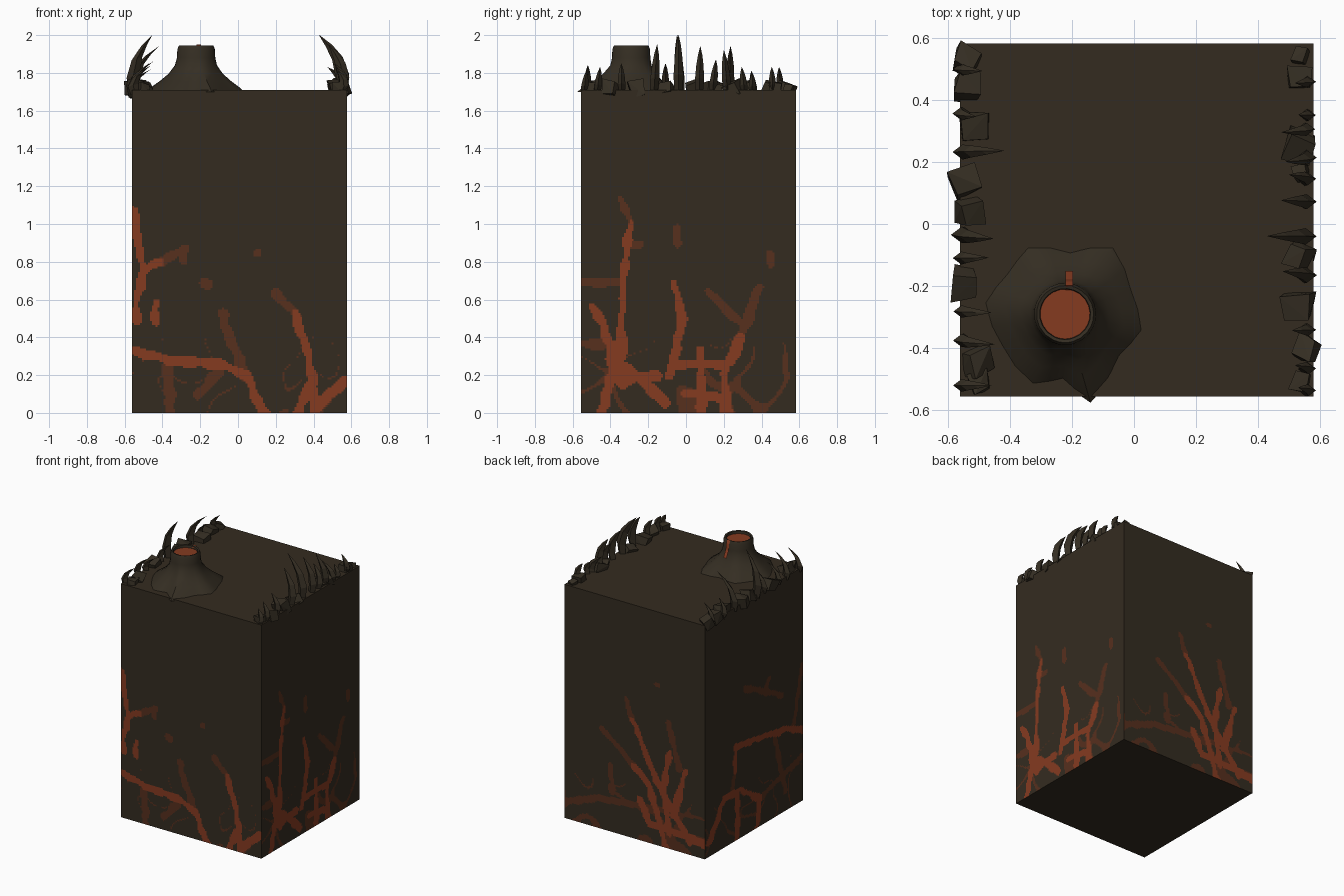
import bpy, bmesh, math, random
from mathutils import Vector, Euler, noise

if "Cube" in bpy.data.objects:
    bpy.data.objects.remove(bpy.data.objects["Cube"])

random.seed(7)
X0, X1, Y0, Y1, TOP = -0.56, 0.578, -0.556, 0.582, 1.71


def material(name, rgb):
    m = bpy.data.materials.new(name)
    m.diffuse_color = (*rgb, 1)
    m.use_nodes = True
    m.node_tree.nodes["Principled BSDF"].inputs["Base Color"].default_value = m.diffuse_color
    return m


EARTH = material("dark earth", (0.034, 0.0245, 0.0145))
LAVA = material("bright lava", (0.235, 0.043, 0.0145))
EMBER = material("dim lava", (0.095, 0.029, 0.0125))
ROCK = material("dark rock", (0.035, 0.027, 0.0165))


def finish(bm, name, mats, smooth=False):
    bmesh.ops.recalc_face_normals(bm, faces=bm.faces)
    me = bpy.data.meshes.new(name)
    bm.to_mesh(me)
    bm.free()
    for m in mats:
        me.materials.append(m)
    ob = bpy.data.objects.new(name, me)
    bpy.context.collection.objects.link(ob)
    if smooth:
        bpy.context.view_layer.objects.active = ob
        ob.select_set(True)
        bpy.ops.object.shade_smooth_by_angle(angle=math.radians(40))
        ob.select_set(False)
    return ob


# Main lava veins of each side: (distance from its left edge, height)
front_bright = [
    [(0, 1.08), (.05, .78), (.02, .5)], [(.03, .84), (.06, .75), (.14, .8)],
    [(0, .33), (.19, .28), (.47, .26), (.6, .2), (.7, 0)],
    [(.86, .53), (.94, .3), (.97, 0)], [(.95, .17), (.88, 0)], [(1.13, .17), (.97, .04)],
    [(.12, .58), (.12, .48)],
]
front_dim = [
    [(.14, .8), (.28, .87), (.28, .81)], [(.48, .53), (.51, .42), (.6, .2)],
    [(.19, .28), (.2, 0)], [(.48, .24), (.35, .09)], [(.76, .64), (.88, .5)],
    [(.66, .845), (.665, .85)], [(.38, .695), (.4, .685)],
]
right_bright = [
    [(.26, 1), (.22, .7), (.21, .15)], [(.06, .56), (.16, .37), (.18, .2), (.1, 0)],
    [(.5, .68), (.54, .5), (.47, .2)], [(.84, .4), (.76, .2), (.77, 0)],
    [(.15, .18), (.4, .2)], [(.23, .25), (.45, .06)], [(.48, .25), (.8, .26)],
    [(.55, .1), (.75, .08)], [(.63, .33), (.64, 0)],
]
right_dim = [
    [(.21, 1.13), (.26, 1.0)], [(.25, .89), (.31, .89)], [(0, .69), (.22, .69)], [(0, .36), (.15, .37)],
    [(.67, .64), (.86, .46)], [(.94, .66), (.82, .35)], [(.51, .98), (.51, .9)], [(1, .84), (1, .78)],
]
back_bright = [
    [(.55, .86), (.77, .44), (1.01, .1)], [(.85, .7), (.8, .4), (.85, .1)],
    [(.57, .53), (.69, .42), (.82, 0)], [(.61, .3), (.7, .14), (1.13, .12)], [(.98, .6), (.88, .25)],
]
back_dim = [
    [(.49, 1), (.55, .88)], [(.84, .92), (.93, .6)], [(.31, .73), (.57, .53)],
    [(.37, .48), (.39, .3)], [(0, .12), (.29, .22), (.9, .28)], [(.75, 1.17), (.76, 1.17)],
]
left_bright = [
    [(.35, .51), (.35, .69), (.93, .6), (1.13, .52)], [(.05, .1), (.23, .36), (.41, .35), (.64, .2)],
    [(.38, .35), (.38, 0)], [(.64, .2), (.6, 0)],
]
left_dim = [
    [(.46, 1.08), (.69, .97), (.75, 1.04)], [(.69, .97), (.89, .86)], [(.31, .35), (.35, .51)],
    [(.81, .58), (.93, .15)], [(1.13, 1), (1.02, .57)], [(.64, .2), (1.13, .33)],
]


def segments(paths):
    return [(a, b) for p in paths for a, b in zip(p, p[1:])]


def distance(u, z, segs):
    best = 9
    for (ax, az), (bx, bz) in segs:
        dx, dz = bx - ax, bz - az
        t = max(0, min(1, ((u - ax) * dx + (z - az) * dz) / (dx * dx + dz * dz)))
        best = min(best, math.hypot(u - ax - t * dx, z - az - t * dz))
    return best


def lava_index(u, z, bright, dim, web_width, seed):
    """0 earth, 1 bright lava, 2 dim lava"""
    n = noise.noise(Vector((u * 11, z * 11, seed)))
    wu, wz = u + .016 * noise.noise(Vector((u * 14, z * 14, seed + 5))), z + .012 * n
    width = (.027 - .007 * z) * (1 + .55 * n)
    if distance(wu, wz, bright) < width:
        return 1
    web = abs(noise.noise(Vector((u * 5, z * 5, seed + 13))))
    return 2 if distance(wu, wz, dim) < width or web < web_width * (1 - z / .4) else 0


# Block: sides gridded up to LIM so veins can be coloured face by face
bm = bmesh.new()
N, M, LIM = 110, 116, 1.2
W = X1 - X0
sides = [(front_bright, front_dim, .03, lambda u: (X0 + u, Y0)),
         (right_bright, right_dim, .1, lambda u: (X1, Y0 + u)),
         (back_bright, back_dim, .1, lambda u: (X1 - u, Y1)),
         (left_bright, left_dim, .06, lambda u: (X0, Y1 - u))]
for s, (bright, dim, web, place) in enumerate(sides):
    bright, dim = segments(bright), segments(dim)
    grid = [[bm.verts.new((*place(W * i / N), LIM * j / M)) for i in range(N + 1)]
            for j in range(M + 1)]
    for j in range(M):
        for i in range(N):
            f = bm.faces.new((grid[j][i], grid[j][i + 1], grid[j + 1][i + 1], grid[j + 1][i]))
            f.material_index = lava_index(W * (i + .5) / N, LIM * (j + .5) / M, bright, dim, web, s * 31.7)
    bm.faces.new(grid[M] + [bm.verts.new((*place(W), TOP)), bm.verts.new((*place(0), TOP))])
bmesh.ops.remove_doubles(bm, verts=bm.verts, dist=.001)
filled = bmesh.ops.holes_fill(bm, edges=[e for e in bm.edges if e.is_boundary], sides=0)
for f in filled["faces"]:
    f.material_index = 0
finish(bm, "earth_block", [EARTH, LAVA, EMBER])

# Volcano: flared profile whose foot follows a jagged outline (angle, radius)
C = Vector((-.222, -.29, 0))
foot = [(-12, .262), (20, .235), (54, .275), (85, .205), (119, .255), (145, .235), (172, .27),
        (207, .235), (245, .257), (268, .215), (286, .297), (322, .228), (348, .262)]
profile = [(0, 1.70), (.1, 1.722), (.3, 1.755), (.55, 1.795), (.8, 1.84), (.93, 1.88), (1, 1.925)]
outline = []
for (a0, r0), (a1, r1) in zip(foot, foot[1:]):
    outline += [(a0, r0), ((a0 + a1) / 2, (r0 + r1) / 2 - .004)]

bm = bmesh.new()
rings = []
for q, neck, z in ([((1 - t) ** 1.6, .1, z) for t, z in profile]
                   + [(0, .092, 1.945), (0, .082, 1.942), (0, .08, 1.925)]):
    rings.append([bm.verts.new(C + Vector(((neck + (r - .1) * q) * math.cos(math.radians(a)),
                                           (neck + (r - .1) * q) * math.sin(math.radians(a)), z)))
                  for a, r in outline])
S = len(outline)
for r0, r1 in zip(rings, rings[1:]):
    for k in range(S):
        bm.faces.new((r0[k], r0[(k + 1) % S], r1[(k + 1) % S], r1[k]))
bm.faces.new(rings[-1]).material_index = 1
finish(bm, "volcano", [ROCK, LAVA], smooth=True)

# Lava drip over the rear rim
bm = bmesh.new()
path = [(.078, 1.932), (.092, 1.949), (.105, 1.925), (.113, 1.88), (.138, 1.832)]
rows = [[bm.verts.new(C + Vector((.013 + w, y, z))) for w in (-.012, .012)] for y, z in path]
for a, b in zip(rows, rows[1:]):
    bm.faces.new((a[0], a[1], b[1], b[0]))
finish(bm, "lava_drip", [LAVA])


# Curved blade-like spikes along both top edges: (y, tip x, tip z)
def spike(bm, side, y, tip_x, tip_z):
    h = tip_z - 1.69
    size = .6 + 1.4 * h
    base_x = side * .545
    lean = random.uniform(-.02, .02)
    prev = None
    for t, w in ((0, .027), (.3, .034), (.6, .027), (.82, .016), (1, .001)):
        c = Vector((base_x + (side * tip_x - base_x) * t ** 2.2 + side * .02 * math.sin(math.pi * t),
                    y + lean * t, 1.69 + h * t))
        w *= size
        cur = [bm.verts.new(c + Vector(o)) for o in
               ((w, 0, w * .3), (0, w * .75, 0), (-w, 0, -w * .3), (0, -w * .75, 0))]
        if prev:
            for k in range(4):
                bm.faces.new((prev[k], prev[(k + 1) % 4], cur[(k + 1) % 4], cur[k]))
        else:
            bm.faces.new(cur)
        prev = cur
    bm.faces.new(prev)


# Chunky rocks: convex hulls of jittered, tilted cube corners
def rock(bm, x, y, r):
    tilt = Euler([random.uniform(-.45, .45) for _ in range(3)])
    vs = []
    for k in range(8):
        p = Vector(((k & 1) * 2 - 1, (k & 2) - 1, (k & 4) / 2 - 1))
        p = Vector([c * r * random.uniform(.6, 1.05) for c in p])
        p.rotate(tilt)
        vs.append(bm.verts.new(p + Vector((x, y, 1.715))))
    bmesh.ops.convex_hull(bm, input=vs)


left_spikes = [(.5, .49, 1.83), (.36, .51, 1.81), (.23, .42, 1.94), (-.03, .455, 2.0),
               (-.11, .47, 1.85), (-.28, .46, 1.82), (-.37, .45, 1.86), (-.52, .46, 1.84)]
right_spikes = [(.46, .52, 1.83), (.35, .53, 1.8), (.31, .475, 1.83), (.22, .49, 1.92),
                (.14, .5, 1.87), (.07, .475, 1.94), (-.04, .43, 2.0), (-.17, .48, 1.95),
                (-.34, .51, 1.85), (-.47, .52, 1.83), (-.54, .53, 1.81)]
left_rocks = [(.54, .53, .045), (.54, .44, .045), (.51, .31, .052), (.54, .14, .05),
              (.53, .045, .05), (.55, -.19, .047), (.51, -.44, .045), (.5, -.51, .035)]
right_rocks = [(.535, .54, .028), (.535, .47, .04), (.53, .25, .047), (.54, .16, .028),
               (.53, -.1, .042), (.53, -.26, .05), (.555, -.4, .043), (.535, -.51, .035)]
for label, side, spikes, rocks in (("left", -1, left_spikes, left_rocks),
                                   ("right", 1, right_spikes, right_rocks)):
    bm = bmesh.new()
    for s in spikes:
        spike(bm, side, *s)
    finish(bm, label + "_spikes", [ROCK])
    bm = bmesh.new()
    for x, y, r in rocks:
        rock(bm, side * x, y, r)
    finish(bm, label + "_rocks", [ROCK])
